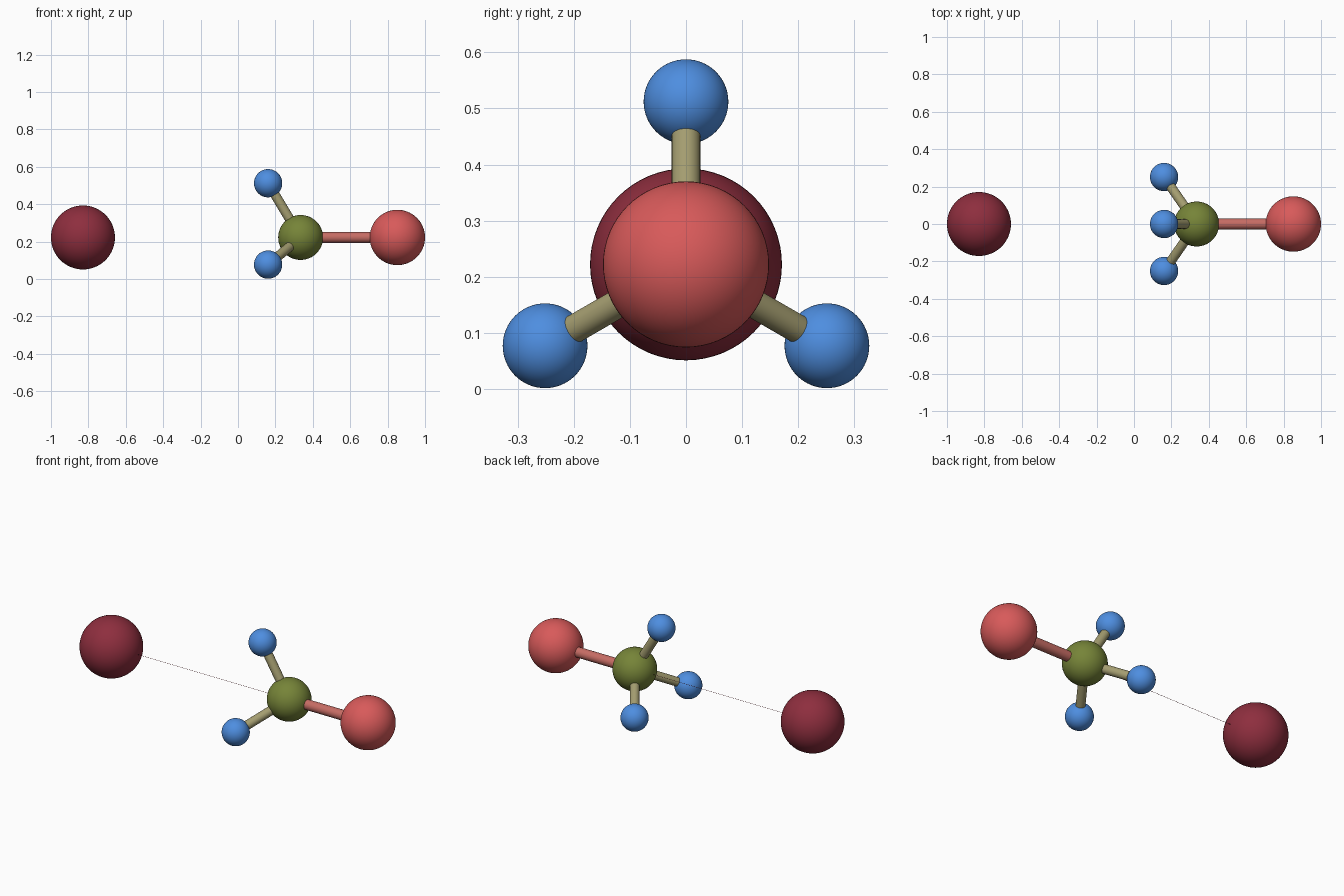
import bpy, math
from mathutils import Vector

if "Cube" in bpy.data.objects:
    bpy.data.objects.remove(bpy.data.objects["Cube"])


def srgb(r, g, b):
    def lin(c):
        c /= 255
        return c / 12.92 if c <= 0.04045 else ((c + 0.055) / 1.055) ** 2.4
    return (lin(r), lin(g), lin(b), 1)


def material(name, rgb):
    m = bpy.data.materials.new(name)
    m.diffuse_color = srgb(*rgb)
    m.use_nodes = True
    m.node_tree.nodes["Principled BSDF"].inputs["Base Color"].default_value = m.diffuse_color
    return m


MAROON = material("maroon", (142, 46, 62))
RED = material("coral_red", (216, 90, 90))
BLUE = material("sky_blue", (78, 142, 224))
OLIVE = material("olive_green", (118, 132, 56))
TAN = material("khaki", (164, 157, 112))
SALMON = material("salmon", (198, 108, 100))


def finish(name, mat):
    ob = bpy.context.object
    ob.name = name
    ob.data.materials.append(mat)
    bpy.ops.object.shade_smooth_by_angle(angle=math.radians(40))
    return ob


def ball(name, centre, radius, mat):
    # poles along x, the main axis
    bpy.ops.mesh.primitive_uv_sphere_add(segments=64, ring_count=32, radius=radius,
                                         location=centre, rotation=(0, math.pi / 2, 0))
    return finish(name, mat)


def rod(name, a, b, radius, mat, sides=32):
    d = b - a
    bpy.ops.mesh.primitive_cylinder_add(vertices=sides, radius=radius, depth=d.length,
                                        location=(a + b) / 2,
                                        rotation=d.to_track_quat('Z', 'Y').to_euler())
    return finish(name, mat)


Z = 0.222
hub = Vector((0.335, 0, Z))
large = Vector((-0.829, 0, Z))
end = Vector((0.852, 0, Z))

# Main balls along the x axis
ball("hub_ball", hub, 0.12, OLIVE)
ball("large_ball", large, 0.171, MAROON)
ball("end_ball", end, 0.148, RED)

# Thick rod from the hub to the end ball, hairline to the detached ball
rod("end_rod", hub, end, 0.029, SALMON)
rod("hairline", large, hub, 0.0008, MAROON, 8)

# Three small balls in a tripod around the axis
for i in range(3):
    ang = math.radians(90 + 120 * i)
    tip = Vector((0.161, 0.29 * math.cos(ang), Z + 0.29 * math.sin(ang)))
    ball(f"small_ball_{i + 1}", tip, 0.0755, BLUE)
    rod(f"small_rod_{i + 1}", hub, tip, 0.0255, TAN)
